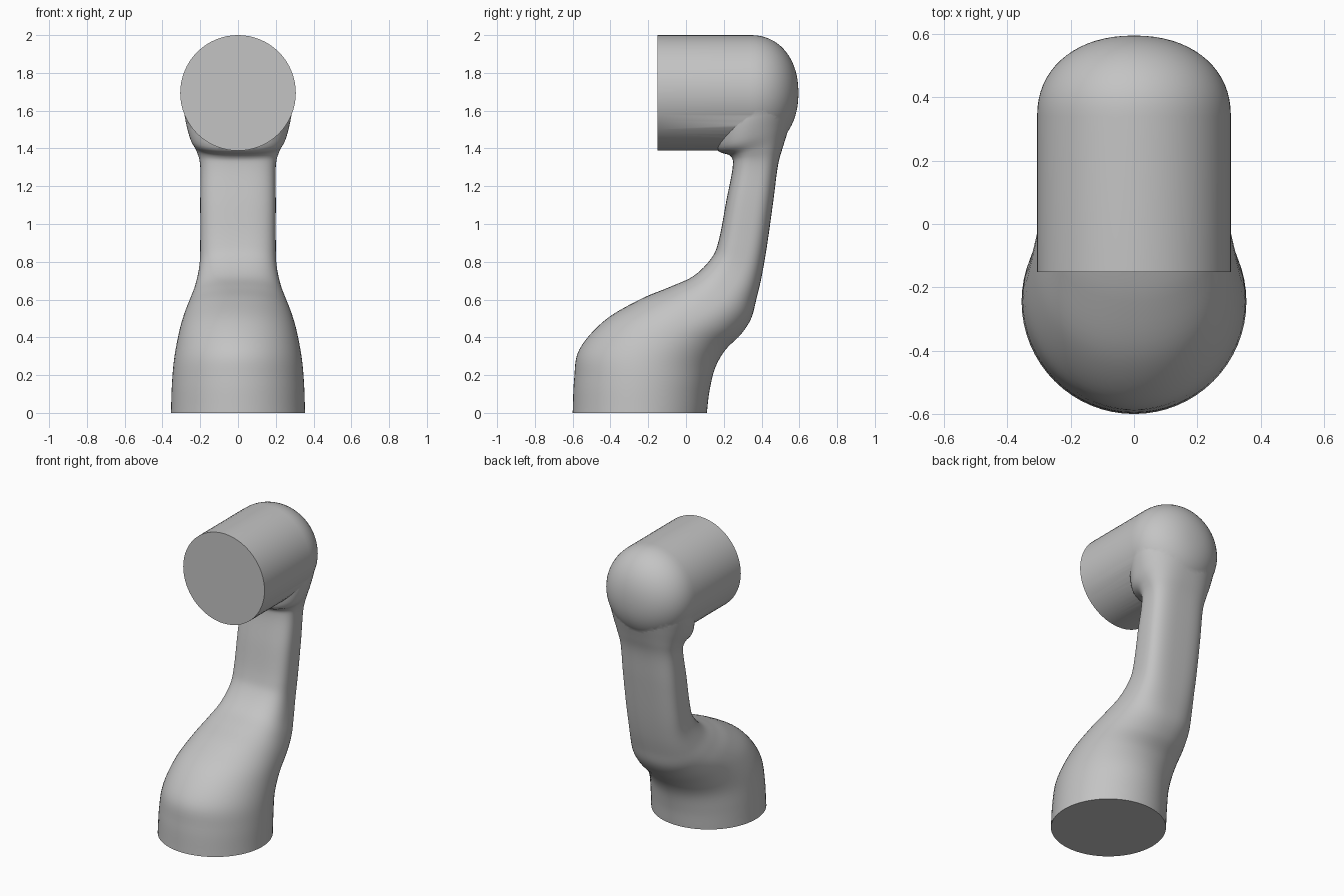
import bpy, bmesh, math
from mathutils import Vector

cube = bpy.data.objects.get("Cube")
if cube:
    bpy.data.objects.remove(cube)

SIDES = 64
STEPS = 6

grey = bpy.data.materials.new("satin_grey")
grey.use_nodes = True
colour = (0.55, 0.55, 0.55, 1)
grey.diffuse_color = colour
grey.node_tree.nodes["Principled BSDF"].inputs["Base Color"].default_value = colour


def signed_power(value, power):
    return math.copysign(abs(value) ** power, value)


def spline(points, steps):
    """Smooth curve through tuples of any length."""
    vectors = [Vector(p) for p in points]
    vectors = [vectors[0] * 2 - vectors[1]] + vectors + [vectors[-1] * 2 - vectors[-2]]
    out = []
    for a, b, c, d in zip(vectors, vectors[1:], vectors[2:], vectors[3:]):
        for i in range(steps):
            t = i / steps
            out.append(b + (c - a) * (t / 2)
                       + (a * 2 - b * 5 + c * 4 - d) * (t * t / 2)
                       + (b * 3 - a - c * 3 + d) * (t ** 3 / 2))
    return out + [vectors[-2]]


def loft(name, rings):
    """Skin a list of point rings and close both ends."""
    bm = bmesh.new()
    loops = [[bm.verts.new(p) for p in ring] for ring in rings]
    for low, high in zip(loops, loops[1:]):
        for i in range(SIDES):
            j = (i + 1) % SIDES
            bm.faces.new((low[i], low[j], high[j], high[i]))
    bm.faces.new(loops[0])
    bm.faces.new(loops[-1])
    bmesh.ops.recalc_face_normals(bm, faces=bm.faces)
    mesh = bpy.data.meshes.new(name)
    bm.to_mesh(mesh)
    bm.free()
    mesh.materials.append(grey)
    obj = bpy.data.objects.new(name, mesh)
    bpy.context.collection.objects.link(obj)
    return obj


# Arm sections: front y, front z, back y, back z, half width, squareness
sections = [
    (-.6, 0, .11, 0, .355, 2),
    (-.592, .18, .125, .12, .35, 2),
    (-.565, .335, .155, .24, .338, 2),
    (-.43, .49, .21, .335, .315, 2.1),
    (-.245, .6, .29, .415, .288, 2.2),
    (-.09, .665, .345, .5, .258, 2.4),
    (.04, .725, .372, .6, .228, 2.7),
    (.135, .82, .4, .72, .205, 3),
    (.175, .92, .428, .88, .2, 3.2),
    (.213, 1.12, .462, 1.12, .2, 3.2),
    (.247, 1.3, .487, 1.31, .2, 3),
    (.235, 1.36, .517, 1.42, .22, 2.6),
    (.16, 1.4, .552, 1.53, .256, 2.3),
    (.15, 1.55, .582, 1.62, .284, 2),
    (.2, 1.68, .585, 1.7, .28, 2),
]
rings = []
for fy, fz, by, bz, half, square in spline(sections, STEPS):
    front, back = Vector((0, fy, fz)), Vector((0, by, bz))
    middle, reach = (front + back) / 2, (back - front) / 2
    ring = []
    for i in range(SIDES):
        a = math.tau * i / SIDES
        side = Vector((half * signed_power(math.sin(a), 2 / square), 0, 0))
        ring.append(middle + reach * signed_power(math.cos(a), 2 / square) + side)
    rings.append(ring)
arm = loft("curved_arm_link", rings)

# Head: flat-fronted barrel with a rounded back
RADIUS, CENTRE, SHOULDER, DEPTH = .306, 1.694, .34, .255
profile = [(-.152, RADIUS)]
for i in range(17):
    a = math.pi / 2 * i / 17
    profile.append((SHOULDER + DEPTH * math.sin(a) ** .92, RADIUS * math.cos(a) ** .92))
profile.append((SHOULDER + DEPTH, .005))
head = loft("head_barrel", [
    [Vector((r * math.sin(math.tau * i / SIDES), y, CENTRE + r * math.cos(math.tau * i / SIDES)))
     for i in range(SIDES)] for y, r in profile])

# Weld the head to the arm as one skin
union = arm.modifiers.new("weld_head", "BOOLEAN")
union.operation = "UNION"
union.solver = "EXACT"
union.object = head
bpy.context.view_layer.objects.active = arm
arm.select_set(True)
head.select_set(False)
bpy.ops.object.modifier_apply(modifier=union.name)
bpy.data.objects.remove(head)
bpy.ops.object.shade_smooth_by_angle(angle=math.radians(40))
